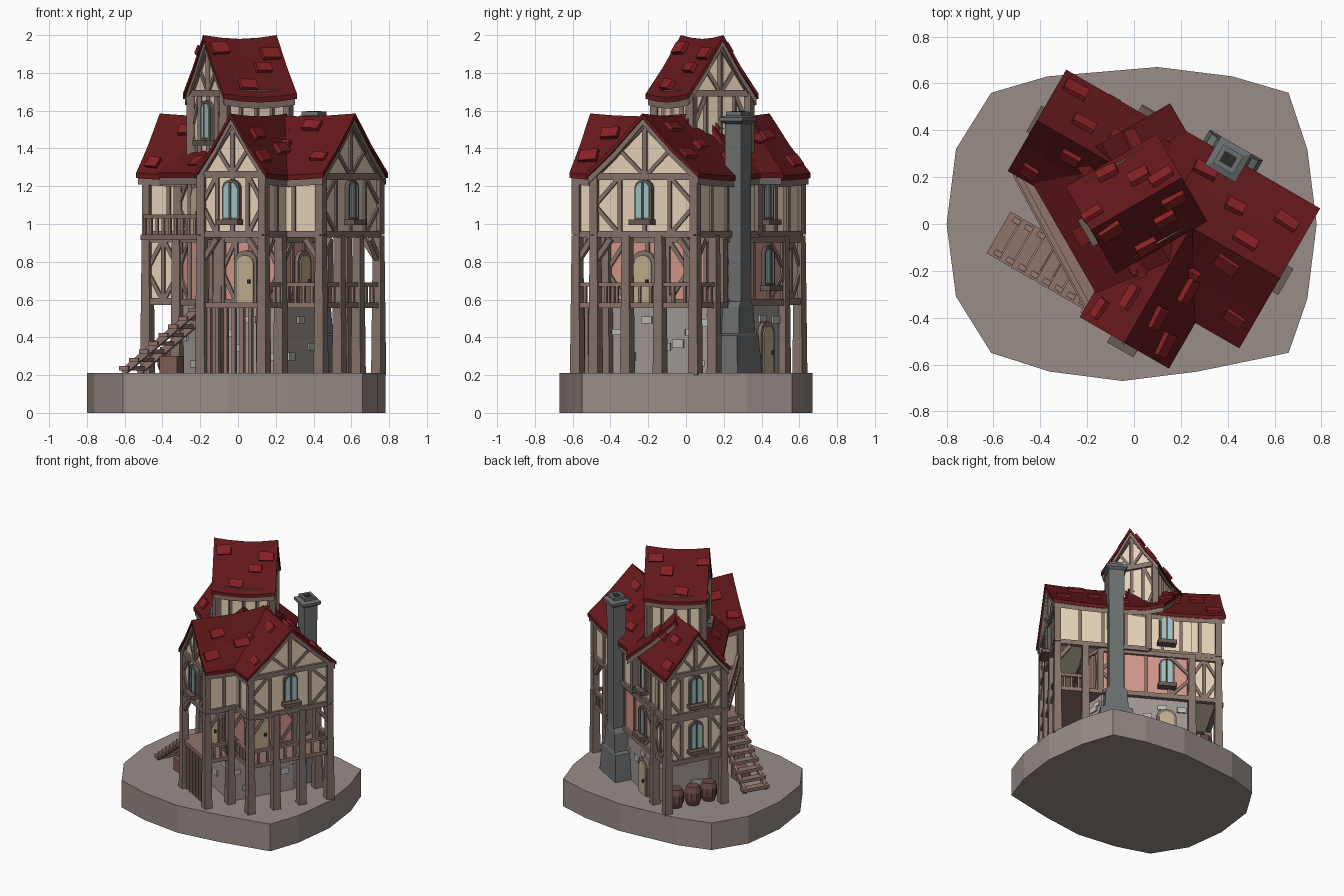
import bpy, bmesh, math, random
from math import radians, sin, cos, pi
from mathutils import Matrix, Vector

if "Cube" in bpy.data.objects:
    bpy.data.objects.remove(bpy.data.objects["Cube"])

random.seed(4)
COL = dict(stone_base='978C87', roof='661F22', roof_tiles='87262A', roof_trim='85736B', timber='85736B',
           plaster='E6D2B8', pink_walls='D3968A', stone_walls='A09895', wall_stones='B9B9B6', deck='8F746B',
           stairs='8F746B', window_frames='6A5C55', window_panes='9CC4C8', doors='BFAE8E', barrels='6A4C48',
           chimney='6C6F70', chimney_hole='303030', crate='7E5C54', door_knobs='3A3432')
parts = {}


def add(name, rings, M=Matrix()):
    """Loft equal-sized rings into the named part, capped at both ends."""
    vs, fs = parts.setdefault(name, ([], []))
    b, n = len(vs), len(rings[0])
    for r in rings:
        vs.extend(M @ Vector(p) for p in r)
    for k in range(len(rings) - 1):
        for i in range(n):
            j = (i + 1) % n
            fs.append((b + k*n + i, b + k*n + j, b + k*n + n + j, b + k*n + n + i))
    fs.append(tuple(range(b + n - 1, b - 1, -1)))
    fs.append(tuple(range(b + (len(rings) - 1)*n, b + len(rings)*n)))


def place(x, y, z=0, deg=0):
    return Matrix.Translation((x, y, z)) @ Matrix.Rotation(radians(deg), 4, 'Z')


def rect(hx, hy, z):
    return [(-hx, -hy, z), (hx, -hy, z), (hx, hy, z), (-hx, hy, z)]


def box(name, M, sx, sy, sz):
    add(name, [rect(sx/2, sy/2, 0), rect(sx/2, sy/2, sz)], M)


def beam(name, p, q, w=.035, d=None, M=Matrix(), flare=1):
    p, q = M @ Vector(p), M @ Vector(q)
    T = Matrix.Translation(p) @ (q - p).to_track_quat('Z', 'Y').to_matrix().to_4x4()
    h, k = w/2, (d or w)/2
    add(name, [rect(h*flare, k*flare, 0), rect(h, k, (q - p).length)], T)


def prism(name, pts, z0, z1, M=Matrix()):
    add(name, [[(x, y, z) for x, y in pts] for z in (z0, z1)], M)


def framing(a, b, z0, z1, n, braces=True, M=Matrix()):
    """Half-timber rails, studs and corner braces on the wall a-b."""
    P = lambda t, z: (a[0] + (b[0] - a[0])*t, a[1] + (b[1] - a[1])*t, z)
    for z in (z0, z1):
        beam('timber', P(0, z), P(1, z), .035, .035, M)
    for i in range(n + 1):
        e = i in (0, n)
        beam('timber', P(i/n, z0), P(i/n, z1), .045 if e else .022, None, M)
    if braces:
        for s, t in ((0, 1/n), (1, 1 - 1/n)):
            zm = (z0 + z1)/2
            beam('timber', P(s, zm), P(t, z0), .022, None, M)
            beam('timber', P(s, zm), P(t, z1), .022, None, M)


def roof(M, x0, x1, H, ze, zr, sag=.015, tiles=5):
    prof = [(-H, ze), (-H*.5, (ze + zr)/2 - .012), (0, zr), (H*.5, (ze + zr)/2 - .012), (H, ze)]
    for name, top, thick, inset in (('roof', 0, .027, 0), ('roof_trim', -.025, .035, .008)):
        rings = []
        for k in range(5):
            t = k/4
            x = x0 + inset + (x1 - x0 - 2*inset)*t
            dz = top - sag*sin(pi*t)
            s = 1 - inset/H
            rings.append([(x, y*s, z + dz) for y, z in prof] +
                         [(x, y*s, z + dz - thick) for y, z in reversed(prof)])
        add(name, rings, M)
    # raised loose tiles
    L, pitch = math.hypot(H, zr - ze), math.atan2(zr - ze, H)
    for side in (0, 180):
        for i in range(tiles):
            x = (x0 + (x1 - x0)*(i + .5 + random.uniform(-.2, .2))/tiles)*(1 if side == 0 else -1)
            d = L*((.25, .72, .45)[i % 3] + random.uniform(-.1, .1))
            T = M @ Matrix.Rotation(radians(side), 4, 'Z') @ Matrix.Translation((x, -d*cos(pitch), zr - d*sin(pitch) - .022))
            T = T @ Matrix.Rotation(pitch, 4, 'X') @ Matrix.Rotation(random.uniform(-.12, .12), 4, 'Z')
            box('roof_tiles', T, random.uniform(.07, .11), random.uniform(.05, .07), .026)


def gable_wall(M, x0, x1, hw, z0, H, ze, zr, ends, n=4):
    top = zr - .055
    e = top - (zr - ze)*hw/H
    add('plaster', [[(x, -hw, z0), (x, hw, z0), (x, hw, e), (x, 0, top), (x, -hw, e)] for x in (x0, x1)], M)
    for x in ends:
        framing((x, -hw), (x, hw), z0 + .015, e, n, M=M)
        beam('timber', (x, 0, e), (x, 0, top), .025, None, M)
        for s in (-1, 1):
            beam('timber', (x, s*hw, e), (x, 0, top), .03, None, M)
            beam('timber', (x, 0, e), (x, s*hw*.5, (e + top)/2), .02, None, M)
    for s in (-1, 1):
        framing((x0, s*hw), (x1, s*hw), z0 + .015, e, 4, False, M)


def arch(name, M, w, h, depth):
    pts = [(-w/2, 0), (w/2, 0)] + [(w/2*cos(pi*i/6), h - w*.4 + w*.4*sin(pi*i/6)) for i in range(7)]
    add(name, [[(x, y, z) for x, z in pts] for y in (.01, -depth)], M)


def window(x, y, z, deg):
    M = place(x, y, z, deg)
    arch('window_frames', M, .105, .215, .02)
    arch('window_panes', M @ Matrix.Translation((0, 0, .015)), .08, .185, .025)
    beam('window_frames', (0, -.026, .01), (0, -.026, .2), .012, None, M)
    box('window_frames', M @ Matrix.Translation((0, -.03, -.025)), .13, .06, .03)


def door(x, y, z, deg, h=.25):
    M = place(x, y, z, deg)
    arch('timber', M, .14, h + .025, .02)
    arch('doors', M, .105, h, .028)
    box('door_knobs', M @ Matrix.Translation((.03, -.033, h*.4)), .015, .015, .02)


def railing(a, b, z, n, h=.1):
    P = lambda t, dz: (a[0] + (b[0] - a[0])*t, a[1] + (b[1] - a[1])*t, z + dz)
    beam('deck', P(0, h), P(1, h), .022)
    for i in range(n + 1):
        beam('deck', P(i/n, 0), P(i/n, h), .015)


# everything below is in house axes, turned -30 degrees at the end
left, right, front = place(0, .176, 0, 180), place(0, .11), place(.218, 0, 0, -90)
tower, corner = place(-.034, .079, 0, 60), place(-.034, .079, 0, -30)

# roofs
roof(left, -.1, .58, .25, 1.27, 1.585)
roof(right, -.03, .655, .345, 1.27, 1.585, tiles=5)
roof(front, -.15, .46, .22, 1.27, 1.585)
roof(corner, -.3, .3, .34, 1.27, 1.56, 0, 3)
roof(tower, -.225, .225, .215, 1.69, 2.0, .02, 4)

# top storey and tower walls
gable_wall(left, 0, .53, .215, .93, .25, 1.27, 1.585, [.53])
gable_wall(right, -.03, .62, .305, .93, .345, 1.27, 1.585, [.62])
gable_wall(front, -.1, .43, .187, .93, .22, 1.27, 1.585, [.43])
gable_wall(tower, -.19, .19, .175, 1.28, .215, 1.69, 2.0, [-.19, .19])

# ground-floor and middle-floor core
core = [(-.34, .4), (-.34, -.03), (.05, -.25), (.4, -.25), (.4, .25), (.31, .4)]
ground = [(x*.97, y*.97) for x, y in core]
prism('stone_walls', ground, .2, .58)
prism('pink_walls', core, .57, .94)
prism('plaster', core[:4] + [(.3, .3)], .93, 1.27)
prism('plaster', [(-.53, -.04), (-.33, -.04), (-.33, .39), (-.53, .39)], .58, .94)
for i in range(6):
    a, b = core[i], core[(i + 1) % 6]
    framing(a, b, .585, .92, 4)
    # scattered stones
    A, B = Vector(ground[i]), Vector(ground[(i + 1) % 6])
    deg = math.degrees(math.atan2((B - A).y, (B - A).x))
    for k in range(5):
        p = A.lerp(B, (k + .5 + random.uniform(-.2, .2))/5)
        box('wall_stones', place(p.x, p.y, random.uniform(.24, .5), deg), .065, .02, random.uniform(.03, .045))
framing(core[1], core[2], .95, 1.25, 4)
for a, b, n in (((-.53, .39), (-.53, -.04), 4), ((-.53, -.04), (-.33, -.04), 2), ((-.53, .39), (-.33, .39), 2)):
    framing(a, b, .59, .92, n)

# tall posts with knee braces
for x, y in ((.03, -.43), (.405, -.43), (.03, -.25), (.405, -.25), (.62, -.195), (.62, .415),
             (.42, .415), (.62, .2), (.62, .0), (-.53, -.04), (-.53, .39), (-.34, -.05), (-.34, .4)):
    beam('timber', (x, y, .2), (x, y, .94), .045, None, Matrix(), 1.3)
for a, b in (((.03, -.43), (.12, -.43)), ((.405, -.43), (.315, -.43)), ((.62, -.195), (.62, -.1)),
             ((.62, .415), (.62, .32)), ((.405, -.43), (.405, -.34)), ((.62, -.195), (.53, -.195)), ((.62, .415), (.53, .415))):
    beam('timber', (*a, .8), (*b, .92), .028)

# decks, balcony and railings
prism('deck', [(-.01, -.44), (.43, -.44), (.43, -.24), (-.01, -.24)], .555, .585)
prism('deck', [(.38, -.21), (.635, -.21), (.635, .43), (.3, .43), (.38, .2)], .555, .585)
prism('deck', [(-.54, -.03), (-.55, -.08), (.0, -.42), (.05, -.43), (.05, -.2), (-.3, -.03)], .915, .945)
railing((-.53, -.07), (.01, -.405), .94, 9)
for a, b, n in (((.62, -.2), (.62, .42), 9), ((.42, -.2), (.62, -.2), 4), ((.42, .42), (.62, .42), 4), ((.41, -.43), (.41, -.22), 4)):
    railing(a, b, .58, n)
for i in range(7):
    beam('deck', (.07 + i*.05, -.42, .21), (.07 + i*.05, -.42, .56), .022)

# stairs
for i in range(8):
    box('stairs', place(-.455 + i*.06, -.32, .225 + i*.044), .055, .205, .022)
for y in (-.4, -.24):
    beam('stairs', (-.47, y, .215), (0, y, .56), .022, .035)
box('crate', place(-.22, -.32, .21, 8), .1, .1, .09)

# windows and doors
window(.218, -.435, 1.02, 0)
window(.625, .11, 1.02, 90)
for z in (.67, 1.02):
    window(-.535, .176, z, -90)
    window(-.16, .395 + (.005 if z < 1 else 0), z, 180)
window(-.034 - .095, .079 - .166, 1.44, -30)
door(.2, -.25, .585, 0)
door(.4, -.02, .585, 90)
door(-.16, .388, .21, 180)
door(-.15, -.14, .945, -30)

# chimney
add('chimney', [rect(.13, .07, .21), rect(.115, .06, .41), rect(.085, .055, .42), rect(.075, .05, .56),
                rect(.052, .046, .59), rect(.055, .05, 1.53), rect(.075, .07, 1.545), rect(.075, .07, 1.565),
                rect(.05, .045, 1.575), rect(.05, .045, 1.595)], place(.21, .44))
box('chimney_hole', place(.21, .44, 1.59), .06, .05, .007)

# barrels
for x, y in ((-.45, .29), (-.46, .16), (-.44, .03)):
    add('barrels', [[(r*cos(pi*i/5), r*sin(pi*i/5), z) for i in range(10)]
                    for r, z in ((.045, .21), (.06, .25), (.06, .31), (.045, .35))], place(x, y))

# stone base, in world axes
spin = Matrix.Rotation(radians(-30), 4, 'Z')
outline = [(-.8, 0), (-.76, .32), (-.61, .56), (-.37, .63), (.1, .67), (.42, .63), (.66, .56), (.74, .32), (.78, 0),
           (.74, -.32), (.66, -.55), (.27, -.63), (-.05, -.67), (-.36, -.63), (-.61, -.55), (-.76, -.31)]
prism('stone_base', outline, 0, .21, spin.inverted())

# make the objects
for name, (vs, fs) in parts.items():
    me = bpy.data.meshes.new(name)
    me.from_pydata([spin @ v for v in vs], [], fs)
    bm = bmesh.new()
    bm.from_mesh(me)
    bmesh.ops.recalc_face_normals(bm, faces=bm.faces)
    bm.to_mesh(me)
    bm.free()
    rgb = [(int(COL[name][i:i + 2], 16)/255)**2.2 for i in (0, 2, 4)]
    mat = bpy.data.materials.new(name)
    mat.diffuse_color = (*rgb, 1)
    mat.use_nodes = True
    mat.node_tree.nodes["Principled BSDF"].inputs["Base Color"].default_value = mat.diffuse_color
    me.materials.append(mat)
    bpy.context.collection.objects.link(bpy.data.objects.new(name, me))
